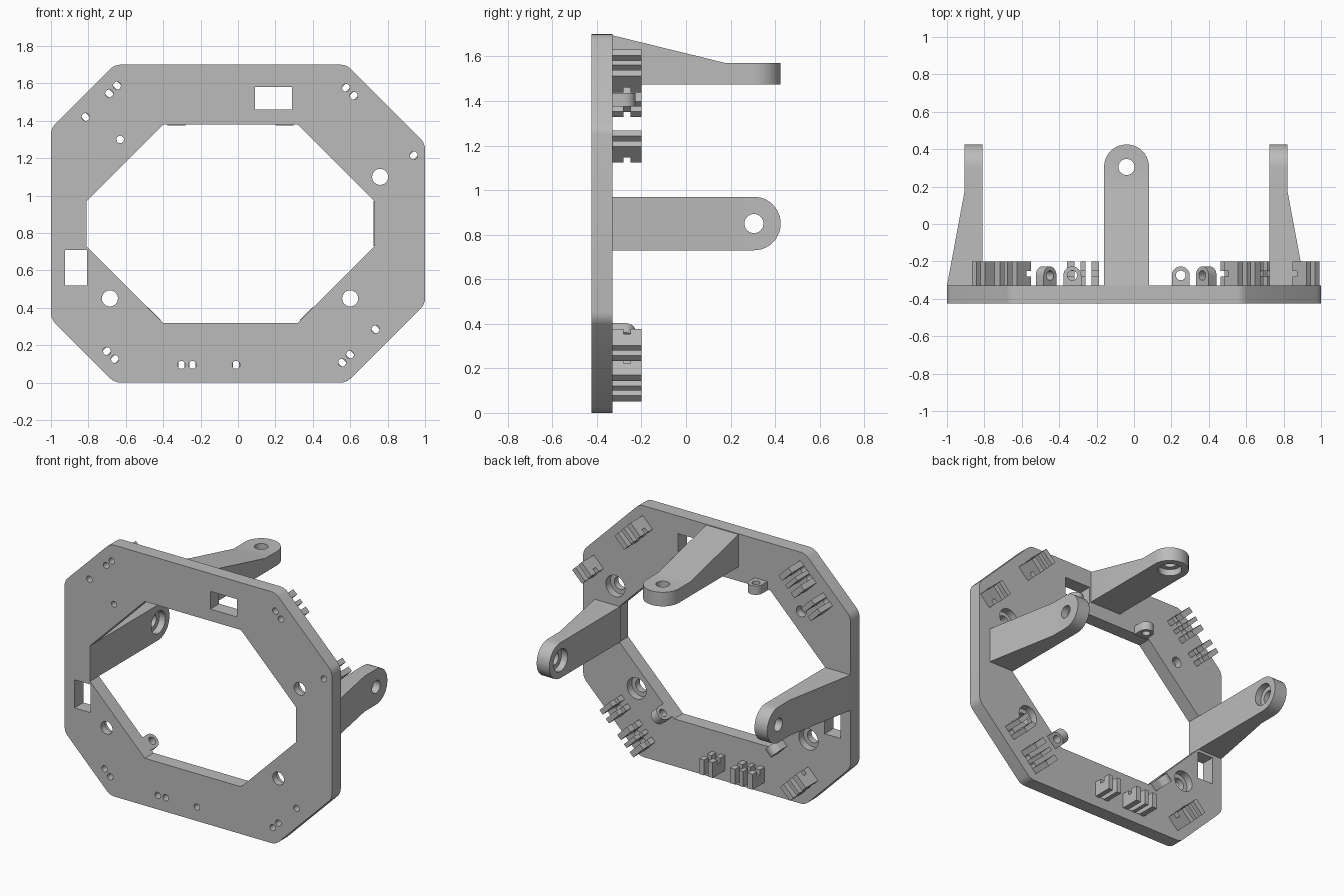
import bpy, bmesh
from math import radians, cos, sin, pi
from mathutils import Matrix, Vector

cube = bpy.data.objects.get("Cube")
if cube:
    bpy.data.objects.remove(cube, do_unlink=True)

grey = bpy.data.materials.new("light_grey")
grey.use_nodes = True
COLOUR = (0.5, 0.5, 0.5, 1)
grey.diffuse_color = COLOUR
grey.node_tree.nodes["Principled BSDF"].inputs["Base Color"].default_value = COLOUR

BACK, FRONT, CLIP_TOP = -0.33, -0.425, -0.20
X, Y, Z = Vector((1, 0, 0)), Vector((0, 1, 0)), Vector((0, 0, 1))


def add_prism(bm, points, vec):
    """Extrude a flat polygon along vec."""
    vec = Vector(vec)
    lo = [bm.verts.new(p) for p in points]
    hi = [bm.verts.new(Vector(p) + vec) for p in points]
    n = len(lo)
    bm.faces.new(lo[::-1])
    bm.faces.new(hi)
    for i in range(n):
        j = (i + 1) % n
        bm.faces.new((lo[i], lo[j], hi[j], hi[i]))


def add_cylinder(bm, start, axis, u, v, r, sides=24):
    ring = [start + r * (u * cos(2 * pi * i / sides) + v * sin(2 * pi * i / sides))
            for i in range(sides)]
    add_prism(bm, ring, axis)


def finish(name, bm):
    bmesh.ops.recalc_face_normals(bm, faces=bm.faces)
    mesh = bpy.data.meshes.new(name)
    bm.to_mesh(mesh)
    bm.free()
    obj = bpy.data.objects.new(name, mesh)
    bpy.context.collection.objects.link(obj)
    mesh.materials.append(grey)
    return obj


def cut(obj, cutter_bm):
    """Subtract the cutter and bake the result."""
    cutter = finish("cutter", cutter_bm)
    cutter.hide_render = True
    mod = obj.modifiers.new("cut", "BOOLEAN")
    mod.operation, mod.solver, mod.object = "DIFFERENCE", "EXACT", cutter
    bpy.context.view_layer.update()
    baked = bpy.data.meshes.new_from_object(
        obj.evaluated_get(bpy.context.evaluated_depsgraph_get()))
    obj.modifiers.clear()
    obj.data = baked
    bpy.data.objects.remove(cutter, do_unlink=True)


def smooth(obj):
    bpy.ops.object.select_all(action="DESELECT")
    obj.select_set(True)
    bpy.context.view_layer.objects.active = obj
    bpy.ops.object.shade_smooth_by_angle(angle=radians(30))


# Cable clips: name, hole position, outward angle, slot count
CLIPS = [
    ("upper_left_clip", 0.598, 1.555, 45, 2),
    ("side_left_clip", 0.94, 1.215, 45, 1),
    ("lower_left_clip", 0.578, 0.128, -45, 2),
    ("side_lower_left_clip", 0.735, 0.285, -45, 1),
    ("bottom_clip", -0.01, 0.095, -90, 1),
    ("bottom_double_clip", -0.273, 0.095, -90, 2),
    ("lower_right_clip", -0.68, 0.147, -135, 2),
    ("upper_right_clip", -0.668, 1.567, 135, 2),
    ("side_right_clip", -0.815, 1.42, 135, 1),
]

# Octagonal plate with softened corners
bm = bmesh.new()
outer = [(-0.66, 0), (0.58, 0), (1, 0.42), (1, 1.28),
         (0.58, 1.7), (-0.66, 1.7), (-1, 1.36), (-1, 0.34)]
add_prism(bm, [(x, FRONT, z) for x, z in outer], Y * (BACK - FRONT))
corners = [e for e in bm.edges if abs(e.verts[0].co.y - e.verts[1].co.y) > 0.05]
bmesh.ops.bevel(bm, geom=corners, offset=0.03, segments=4, profile=0.5, affect="EDGES")
plate = finish("plate", bm)

# Central opening, windows and through holes
bm = bmesh.new()
inner = [(-0.4, 0.32), (0.32, 0.32), (0.73, 0.73), (0.73, 0.97),
         (0.32, 1.38), (-0.4, 1.38), (-0.81, 0.97), (-0.81, 0.73)]
windows = [(0.09, 1.46, 0.29, 1.58), (-0.925, 0.52, -0.807, 0.71)]
loops = [inner] + [[(a, b), (c, b), (c, d), (a, d)] for a, b, c, d in windows]
for loop in loops:
    add_prism(bm, [(x, -0.5, z) for x, z in loop], Y * 0.3)

bolts = [(0.76, 1.10, 0.043, 0.072), (0.60, 0.45, 0.043, 0.072),
         (-0.685, 0.45, 0.043, 0.072), (-0.63, 1.30, 0.02, 0.036)]
holes = [(x, z, r) for x, z, r, _ in bolts]
for _, x, z, angle, slots in CLIPS:
    a = radians(angle)
    for t in ([0] if slots == 1 else [-0.03, 0.03]):
        holes.append((x - t * sin(a), z + t * cos(a), 0.021))
for x, z, r in holes:
    add_cylinder(bm, Vector((x, -0.5, z)), Y * 0.3, X, Z, r)
cut(plate, bm)

# Recesses around the bolt holes on the back
bm = bmesh.new()
for x, z, _, r in bolts:
    add_cylinder(bm, Vector((x, BACK - 0.05, z)), Y * 0.1, X, Z, r)
cut(plate, bm)
smooth(plate)


def make_arm(name, origin, w, h, root):
    """Tapered arm with a round end; w is its width axis, h its thickness axis."""
    origin = Vector(origin)
    place = lambda a, y, b: origin + w * a + Y * y + h * b
    profile = [(BACK - 0.01, 0), (0.425, 0), (0.425, 0.095), (0.18, 0.095),
               (BACK, root), (BACK - 0.01, root)]
    bm = bmesh.new()
    add_prism(bm, [place(-0.12, y, b) for y, b in profile], w * 0.24)
    ends = [e for e in bm.edges if all(v.co.y > 0.42 for v in e.verts)
            and abs((e.verts[0].co - e.verts[1].co).dot(h)) > 0.05]
    bmesh.ops.bevel(bm, geom=ends, offset=0.119, segments=10, profile=0.5, affect="EDGES")
    arm = finish(name, bm)
    for start, depth, r in [(-0.1, 0.4, 0.043), (-0.1, 0.145, 0.075)]:
        bm = bmesh.new()
        add_cylinder(bm, place(0, 0.305, start), h * depth, w, Y, r, 32)
        cut(arm, bm)
    smooth(arm)


make_arm("top_arm", (-0.04, 0, 1.475), X, Z, 0.22)
make_arm("left_arm", (0.725, 0, 0.85), Z, X, 0.19)
make_arm("right_arm", (-0.81, 0, 0.85), Z, -X, 0.19)

# Clips: upright walls with a groove on the inward end
for name, x, z, angle, slots in CLIPS:
    a = radians(angle)
    n = Vector((cos(a), 0, sin(a)))
    t = Vector((-sin(a), 0, cos(a)))
    centre = Vector((x, 0, z)) - n * 0.028
    walls = [(-0.05, -0.016), (0.016, 0.05)]
    if slots == 2:
        walls = [(-0.085, -0.046), (-0.014, 0.014), (0.046, 0.085)]
    side = [(0.052, BACK - 0.005), (0.052, CLIP_TOP), (-0.052, CLIP_TOP), (-0.052, -0.25),
            (-0.02, -0.25), (-0.02, -0.28), (-0.052, -0.28), (-0.052, BACK - 0.005)]
    bm = bmesh.new()
    for t0, t1 in walls:
        add_prism(bm, [centre + n * u + Y * y + t * t0 for u, y in side], t * (t1 - t0))
    finish(name, bm)

# Eyelets beside the opening
EYELETS = [("top_left_eyelet", 0.25, 1.405, 90), ("top_right_eyelet", -0.33, 1.405, 90),
           ("lower_left_eyelet", 0.386, 0.348, -45), ("lower_right_eyelet", -0.47, 0.348, -135)]
for name, x, z, angle in EYELETS:
    a = radians(angle)
    n = Vector((cos(a), 0, sin(a)))
    t = Vector((-sin(a), 0, cos(a)))
    base = Vector((x, 0, z)) - n * 0.03
    arch = [(0.048 * cos(pi * i / 12), -0.275 + 0.048 * sin(pi * i / 12)) for i in range(13)]
    arch += [(-0.048, BACK - 0.005), (0.048, BACK - 0.005)]
    bm = bmesh.new()
    add_prism(bm, [base + t * u + Y * y for u, y in arch], n * 0.06)
    eyelet = finish(name, bm)
    bm = bmesh.new()
    add_cylinder(bm, base - n * 0.05 + Y * -0.275, n * 0.2, t, Y, 0.026)
    cut(eyelet, bm)
    smooth(eyelet)
